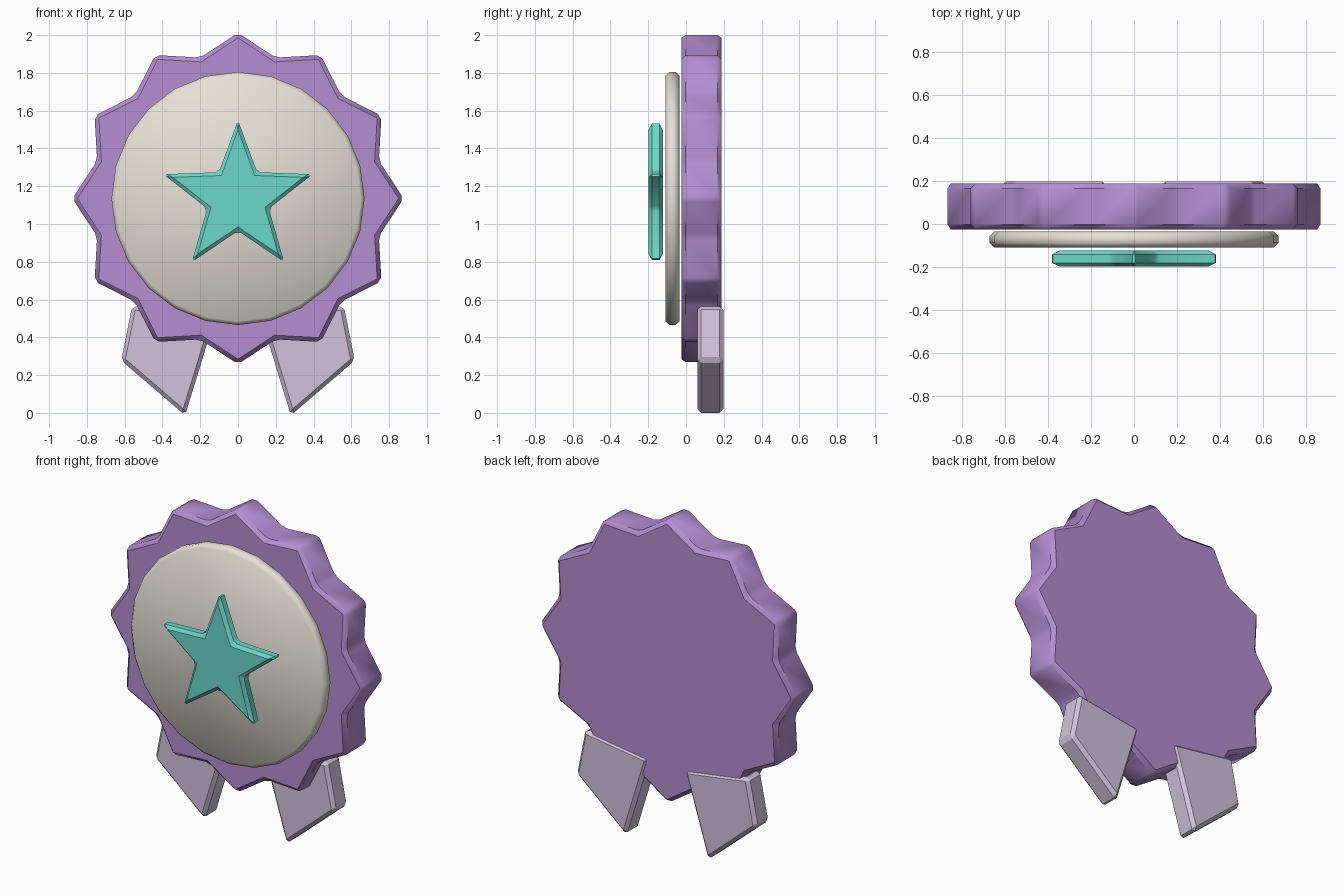
import bpy
import bmesh
from math import sin, cos, pi, radians

cube = bpy.data.objects.get("Cube")
if cube:
    bpy.data.objects.remove(cube, do_unlink=True)


def material(name, rgb):
    mat = bpy.data.materials.new(name)
    mat.use_nodes = True
    mat.diffuse_color = (*rgb, 1)
    mat.node_tree.nodes["Principled BSDF"].inputs["Base Color"].default_value = (*rgb, 1)
    return mat


def radial(points, radii, centre_z):
    """Closed outline starting at the top, cycling through the given radii."""
    count = points * len(radii)
    return [(radii[i % len(radii)] * sin(2 * pi * i / count),
             centre_z + radii[i % len(radii)] * cos(2 * pi * i / count))
            for i in range(count)]


def plate(name, outline, front, back, bevel, mat, smooth_angle=35, fan=False):
    """Extrude an (x, z) outline from front to back and bevel its hard edges."""
    bm = bmesh.new()
    face = bm.faces.new([bm.verts.new((x, front, z)) for x, z in outline])
    result = bmesh.ops.extrude_face_region(bm, geom=[face], use_keep_orig=True)
    for v in result["geom"]:
        if isinstance(v, bmesh.types.BMVert):
            v.co.y = back
    bmesh.ops.recalc_face_normals(bm, faces=bm.faces)
    hard = [e for e in bm.edges if e.calc_face_angle(0) > radians(20)]
    bmesh.ops.bevel(bm, geom=hard, offset=bevel, offset_type='OFFSET', segments=1,
                    profile=0.5, affect='EDGES', clamp_overlap=True)
    if fan:
        caps = [f for f in bm.faces if len(f.verts) > 4]
        bmesh.ops.poke(bm, faces=caps)
    bmesh.ops.recalc_face_normals(bm, faces=bm.faces)
    mesh = bpy.data.meshes.new(name)
    bm.to_mesh(mesh)
    bm.free()
    mesh.materials.append(mat)
    obj = bpy.data.objects.new(name, mesh)
    bpy.context.collection.objects.link(obj)
    bpy.ops.object.select_all(action='DESELECT')
    obj.select_set(True)
    bpy.context.view_layer.objects.active = obj
    bpy.ops.object.shade_smooth_by_angle(angle=radians(smooth_angle))
    return obj


purple = material("purple", (0.46, 0.27, 0.64))
lilac = material("pale lilac", (0.65, 0.54, 0.72))
silver = material("warm silver", (0.79, 0.75, 0.68))
teal = material("teal", (0.15, 0.68, 0.59))

CENTRE = 1.135

# Scalloped rosette with twelve shallow points
plate("rosette", radial(12, [0.877, 0.772], CENTRE), -0.025, 0.188, 0.022, purple)

# Smooth round disc in front of the rosette
plate("disc", radial(24, [0.67], CENTRE), -0.108, -0.035, 0.02, silver,
      smooth_angle=180, fan=True)

# Five-pointed star in front of the disc
plate("star", radial(5, [0.415, 0.172], CENTRE), -0.198, -0.123, 0.018, teal)

# Pair of flat-sided ribbon tails, mirrored left and right
tail = [(0.122, 0.502), (0.56, 0.567), (0.618, 0.277), (0.28, -0.013)]
for side, sign in (("left", 1), ("right", -1)):
    plate(side + "_ribbon", [(sign * x, z) for x, z in tail], 0.06, 0.198, 0.02, lilac,
          smooth_angle=15)
